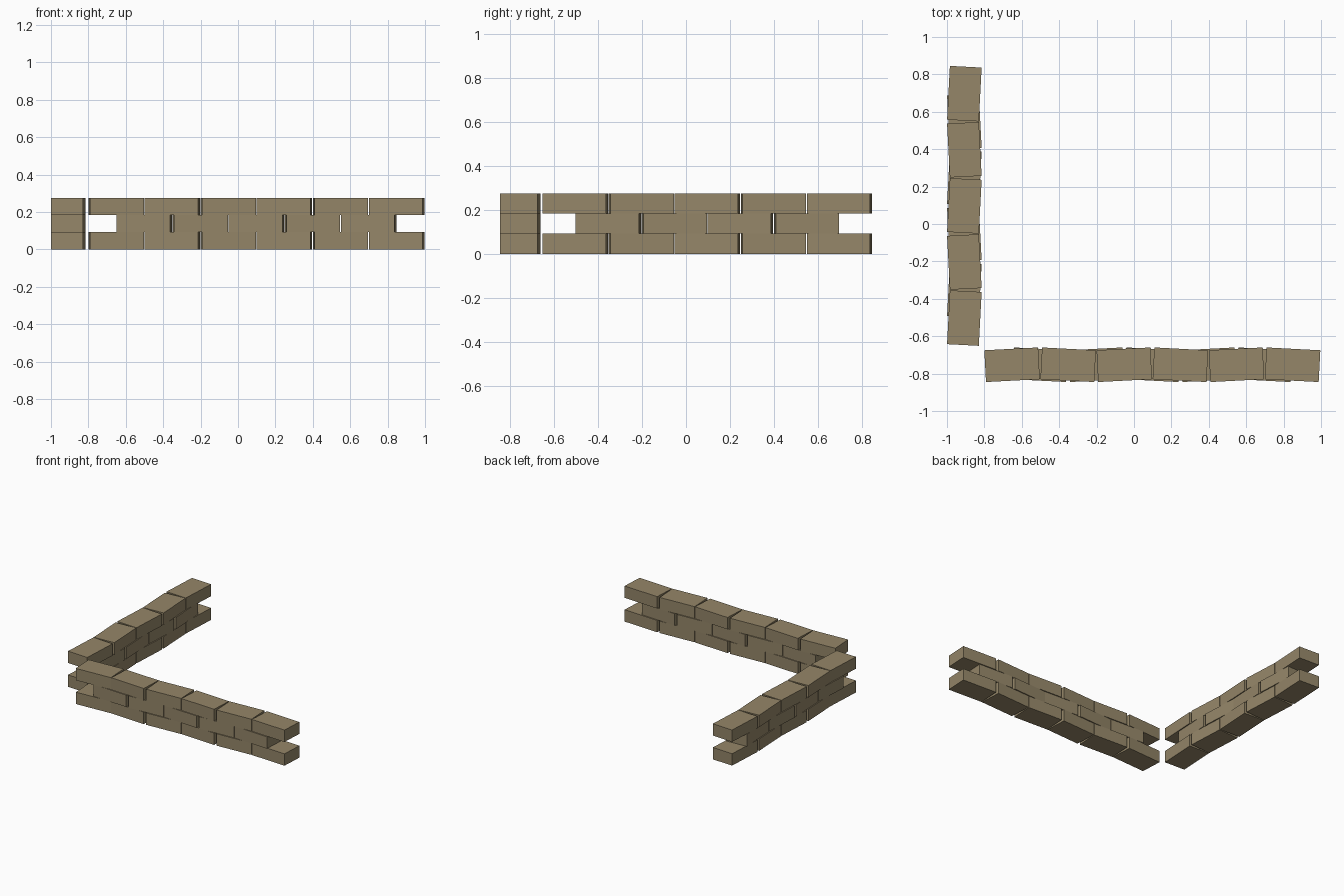
import bpy
import bmesh
import math
from mathutils import Matrix

cube = bpy.data.objects.get("Cube")
if cube:
    bpy.data.objects.remove(cube, do_unlink=True)

LENGTH, DEPTH, HEIGHT = 0.288, 0.17, 0.0915
PITCH = 0.3
TILT = math.radians(3)

# Stone colour
colour = (0.30, 0.24, 0.14, 1)
stone = bpy.data.materials.new("tan stone")
stone.use_nodes = True
stone.diffuse_color = colour
stone.node_tree.nodes["Principled BSDF"].inputs["Base Color"].default_value = colour

# One block, resting on its base and shared by every block in the walls
block = bpy.data.meshes.new("stone_block")
bm = bmesh.new()
bmesh.ops.create_cube(bm, size=1)
bmesh.ops.scale(bm, vec=(LENGTH, DEPTH, HEIGHT), verts=bm.verts)
bmesh.ops.translate(bm, vec=(0, 0, HEIGHT / 2), verts=bm.verts)
bm.to_mesh(block)
bm.free()
block.materials.append(stone)


def lay_course(name, start, count, level, heading, first_turn):
    """Lay a row of blocks, each turned the opposite way to the one before."""
    along = Matrix.Rotation(heading, 4, "Z")
    for i in range(count):
        turn = first_turn * TILT * (-1) ** i
        obj = bpy.data.objects.new(f"{name}_block_{i + 1}", block)
        bpy.context.collection.objects.link(obj)
        obj.matrix_world = (Matrix.Translation((*start, level * HEIGHT)) @ along
                            @ Matrix.Translation((i * PITCH, 0, 0))
                            @ Matrix.Rotation(turn, 4, "Z"))


def build_wall(name, start, count, heading, first_turn):
    """Three courses; the middle one is half a block in and one block shorter."""
    inset = (start[0] + math.cos(heading) * PITCH / 2,
             start[1] + math.sin(heading) * PITCH / 2)
    lay_course(name + "_bottom", start, count, 0, heading, first_turn)
    lay_course(name + "_middle", inset, count - 1, 1, heading, -1)
    lay_course(name + "_top", start, count, 2, heading, first_turn)


# Front wall runs along x, side wall runs along y
build_wall("front_wall", (-0.652, -0.7525), 6, 0, 1)
build_wall("side_wall", (-0.907, -0.503), 5, math.pi / 2, -1)
